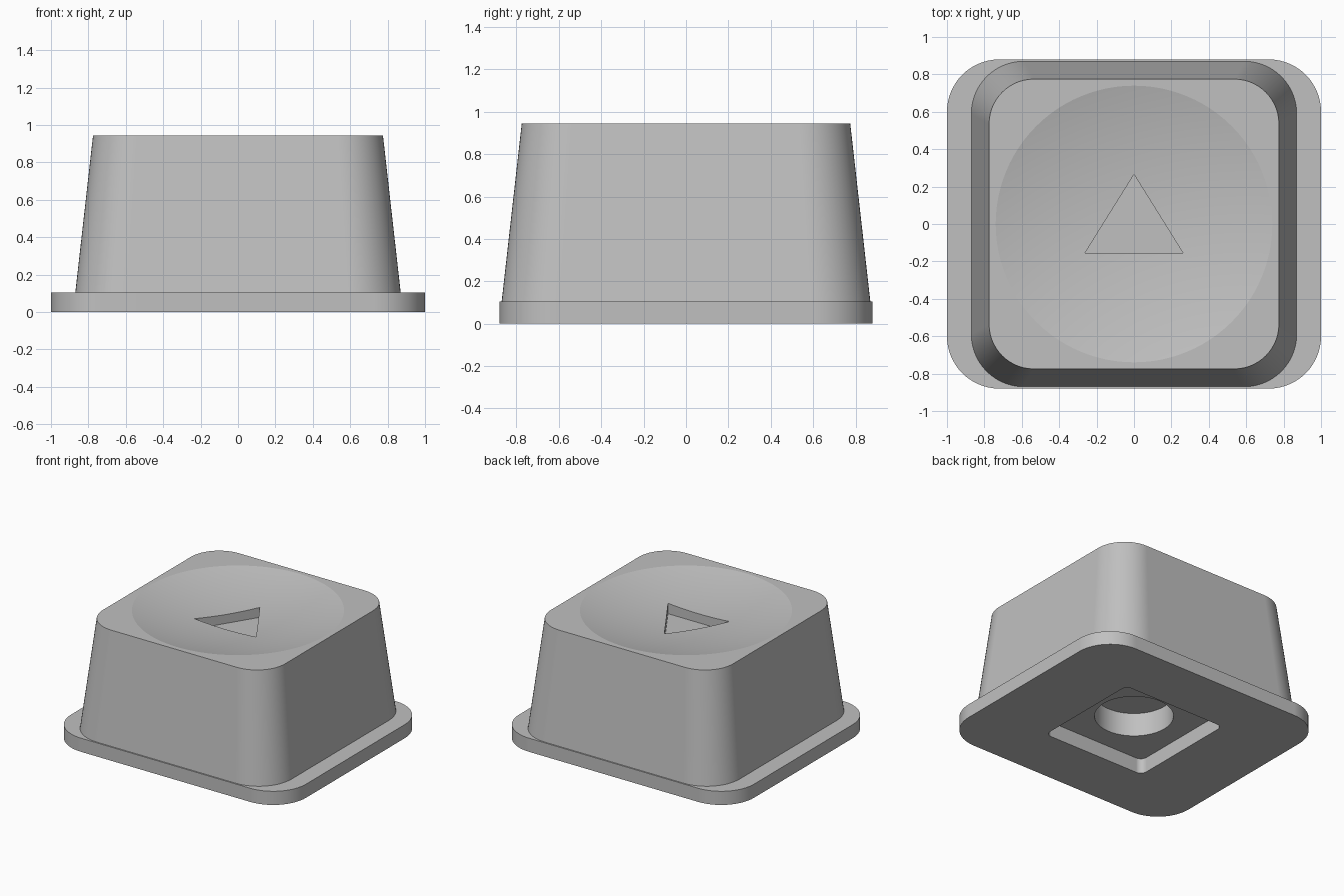
import bpy, bmesh
from math import sin, cos, pi, sqrt, radians

cube = bpy.data.objects.get("Cube")
if cube:
    bpy.data.objects.remove(cube, do_unlink=True)

grey = bpy.data.materials.new("light grey plastic")
grey.use_nodes = True
colour = (0.53, 0.53, 0.53, 1)
grey.diffuse_color = colour
grey.node_tree.nodes["Principled BSDF"].inputs["Base Color"].default_value = colour


def rounded(hx, hy, r, n=14):
    """Outline of a rounded rectangle, anticlockwise."""
    pts = []
    for q, (sx, sy) in enumerate([(1, 1), (-1, 1), (-1, -1), (1, -1)]):
        for i in range(n + 1):
            a = (q + i / n) * pi / 2
            pts.append((sx * (hx - r) + r * cos(a), sy * (hy - r) + r * sin(a)))
    return pts


def circle(r, n=96):
    return [(r * cos(2 * pi * i / n), r * sin(2 * pi * i / n)) for i in range(n)]


def loft(name, sections):
    """Closed solid through (outline, z) sections, listed from the bottom up."""
    bm = bmesh.new()
    rings = [[bm.verts.new((x, y, z)) for x, y in pts] for pts, z in sections]
    for low, high in zip(rings, rings[1:]):
        for i in range(len(low)):
            j = (i + 1) % len(low)
            bm.faces.new((low[i], low[j], high[j], high[i]))
    bm.faces.new(rings[0][::-1])
    bm.faces.new(rings[-1])
    mesh = bpy.data.meshes.new(name)
    bm.to_mesh(mesh)
    bm.free()
    mesh.materials.append(grey)
    obj = bpy.data.objects.new(name, mesh)
    bpy.context.collection.objects.link(obj)
    return obj


def combine(target, tool, operation):
    mod = target.modifiers.new(tool.name, 'BOOLEAN')
    mod.operation = operation
    mod.solver = 'EXACT'
    mod.object = tool
    bpy.context.view_layer.objects.active = target
    bpy.ops.object.modifier_apply(modifier=mod.name)
    bpy.data.objects.remove(tool, do_unlink=True)


TOP = 0.945
FLANGE = 0.105

# Flange plate and tapered body, joined into one solid
cap = loft("button_cap", [(rounded(1, 0.88, 0.28), 0), (rounded(1, 0.88, 0.28), FLANGE)])
body = loft("body", [(rounded(0.876, 0.876, 0.282), 0.05), (rounded(0.775, 0.775, 0.24), TOP)])
combine(cap, body, 'UNION')

# Shallow spherical dish in the top
dish_r, dish_d = 0.74, 0.09
R = (dish_r ** 2 + dish_d ** 2) / (2 * dish_d)
centre_z = TOP - dish_d + R
radii = [0.01 + 0.05 * i for i in range(18)]
dish = loft("dish_cutter", [(circle(r), centre_z - sqrt(R * R - r * r)) for r in radii])
combine(cap, dish, 'DIFFERENCE')

# Sunken triangle marker
tri = [(-0.262, -0.155), (0.262, -0.155), (0, 0.265)]
combine(cap, loft("triangle_cutter", [(tri, 0.79), (tri, 1.1)]), 'DIFFERENCE')

# Square pocket and round socket underneath
pocket = rounded(0.437, 0.437, 0.05, 8)
combine(cap, loft("pocket_cutter", [(pocket, -0.1), (pocket, 0.115)]), 'DIFFERENCE')
socket = circle(0.275)
combine(cap, loft("socket_cutter", [(socket, -0.1), (socket, 0.295)]), 'DIFFERENCE')

# Smooth the curved faces, keep the edges crisp
bpy.ops.object.select_all(action='DESELECT')
cap.select_set(True)
bpy.context.view_layer.objects.active = cap
bpy.ops.object.shade_smooth_by_angle(angle=radians(12))
normals = cap.modifiers.new("face_weighted_normals", 'WEIGHTED_NORMAL')
normals.keep_sharp = True
